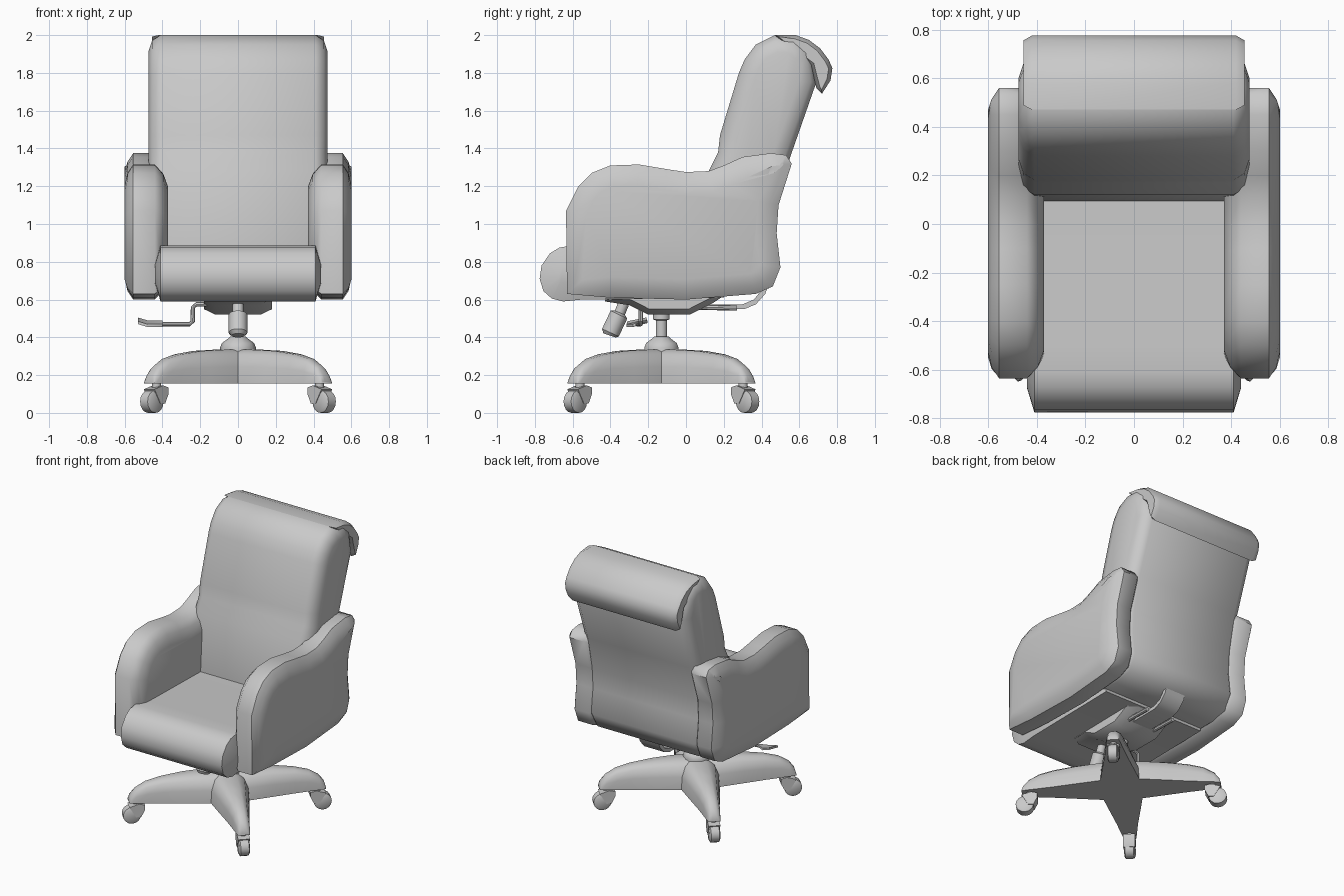
import bpy, bmesh
from math import sin, cos, pi, radians
from mathutils import Vector

cube = bpy.data.objects.get("Cube")
if cube:
    bpy.data.objects.remove(cube, do_unlink=True)

grey = bpy.data.materials.new("soft_grey")
grey.use_nodes = True
grey.diffuse_color = (0.588, 0.588, 0.588, 1)
grey.node_tree.nodes["Principled BSDF"].inputs["Base Color"].default_value = grey.diffuse_color

BASE_Y = -0.13  # the pedestal sits slightly forward of centre


def loft(name, rings, angle=50):
    """Skin a list of equal-sized rings and cap both ends."""
    bm = bmesh.new()
    rows = [[bm.verts.new(p) for p in ring] for ring in rings]
    n = len(rows[0])
    for a, b in zip(rows, rows[1:]):
        for i in range(n):
            j = (i + 1) % n
            bm.faces.new((a[i], a[j], b[j], b[i]))
    bm.faces.new(rows[0])
    bm.faces.new(rows[-1])
    bmesh.ops.recalc_face_normals(bm, faces=bm.faces)
    mesh = bpy.data.meshes.new(name)
    bm.to_mesh(mesh)
    bm.free()
    obj = bpy.data.objects.new(name, mesh)
    bpy.context.collection.objects.link(obj)
    mesh.materials.append(grey)
    bpy.ops.object.select_all(action='DESELECT')
    obj.select_set(True)
    bpy.context.view_layer.objects.active = obj
    bpy.ops.object.shade_smooth_by_angle(angle=radians(angle))
    return obj


def inset(profile, d):
    """Shrink a clockwise (y, z) outline by d."""
    pts = [Vector(p) for p in profile]
    out = []
    for i, p in enumerate(pts):
        a = (p - pts[i - 1]).normalized()
        b = (pts[(i + 1) % len(pts)] - p).normalized()
        m = (a + b).normalized()
        out.append(p + Vector((m.y, -m.x)) * d)
    return out


def cushion(name, profile, sections):
    """Side outline spread across x, with (x, inset) sections."""
    return loft(name, [[(x, p.x, p.y) for p in inset(profile, d)] for x, d in sections])


def both(ends):
    """Mirror end sections to the other side."""
    return [(-x, d) for x, d in reversed(ends)] + ends


def tube(name, points, radii, sides=14):
    """Round bar along a path, one radius per point."""
    pts = [Vector(p) for p in points]
    rings = []
    for i, p in enumerate(pts):
        t = (pts[min(i + 1, len(pts) - 1)] - pts[max(i - 1, 0)]).normalized()
        u = t.cross(Vector((0, 1, 0))).normalized()
        v = t.cross(u)
        rings.append([p + (u * cos(2 * pi * k / sides) + v * sin(2 * pi * k / sides)) * radii[i]
                      for k in range(sides)])
    return loft(name, rings, 40)


# Seat with rolled front edge
seat = [(-0.55, 0.6), (-0.65, 0.59), (-0.71, 0.605), (-0.755, 0.645), (-0.775, 0.71),
        (-0.765, 0.78), (-0.72, 0.845), (-0.67, 0.875), (-0.61, 0.885), (-0.5, 0.88),
        (0.2, 0.865), (0.2, 0.61)]
cushion("seat", seat, both([(0.41, 0), (0.44, 0.1)]))

# Reclined backrest
back = [(0.1, 0.63), (0.09, 0.8), (0.12, 1.28), (0.17, 1.38), (0.18, 1.47), (0.28, 1.8),
        (0.31, 1.87), (0.37, 1.95), (0.47, 2.0), (0.58, 1.99), (0.66, 1.92), (0.69, 1.75),
        (0.55, 1.35), (0.49, 1.1), (0.48, 0.95), (0.5, 0.77), (0.44, 0.66), (0.3, 0.63)]
cushion("backrest", back, both([(0.41, 0), (0.455, 0.03), (0.475, 0.09)]))

# Padded roll folded over the top of the backrest
roll = [(0.55, 1.92), (0.47, 2.0), (0.58, 2.0), (0.65, 1.975), (0.71, 1.93), (0.755, 1.87),
        (0.775, 1.825), (0.765, 1.76), (0.72, 1.69), (0.69, 1.72), (0.66, 1.84)]
cushion("headrest_roll", roll, both([(0.42, 0), (0.455, 0.02)]))

# Closed padded arms
arm = [(-0.63, 0.63), (-0.635, 1.07), (-0.57, 1.2), (-0.5, 1.27), (-0.4, 1.31), (-0.25, 1.315),
       (-0.1, 1.29), (0, 1.275), (0.12, 1.28), (0.2, 1.31), (0.3, 1.355), (0.45, 1.375),
       (0.53, 1.365), (0.56, 1.32), (0.49, 1.1), (0.48, 0.95), (0.5, 0.77), (0.46, 0.67),
       (0.37, 0.63), (0, 0.6), (-0.4, 0.61)]
for side, s in (("left", 1), ("right", -1)):
    cushion(side + "_arm", arm, [(s * x, d) for x, d in (
        (0.37, 0.12), (0.395, 0.05), (0.44, 0), (0.555, 0), (0.585, 0.045), (0.6, 0.11))])

# Tilt mechanism under the seat
housing = [(-0.2, 0.52), (-0.3, 0.57), (-0.43, 0.59), (-0.43, 0.62),
           (0.2, 0.62), (0.14, 0.58), (0.02, 0.52)]
cushion("tilt_housing", housing, [(-0.18, 0.03), (-0.12, 0), (0.12, 0), (0.18, 0.03)])

# Bent bracket joining mechanism and backrest
bracket = [(0.0, 0.55), (0.0, 0.575), (0.3, 0.575), (0.36, 0.6), (0.4, 0.65), (0.42, 0.72),
           (0.45, 0.72), (0.42, 0.63), (0.37, 0.575), (0.31, 0.55)]
cushion("back_bracket", bracket, [(-0.08, 0), (0.08, 0)])
for s in (-1, 1):
    tube("bracket_rail", [(s * 0.11, 0.05, 0.56), (s * 0.11, 0.27, 0.555)], [0.014] * 2, 8)

# Tension knob
tube("tension_knob", [(0, -0.405, 0.41), (0, -0.4, 0.425), (0, -0.355, 0.52), (0, -0.35, 0.53),
                      (0, -0.33, 0.58)], [0.035, 0.05, 0.05, 0.03, 0.03])

# Height lever with a flat paddle
tube("height_lever", [(-0.1, -0.24, 0.575), (-0.22, -0.24, 0.575), (-0.238, -0.24, 0.56),
                      (-0.24, -0.24, 0.485), (-0.255, -0.24, 0.47), (-0.45, -0.26, 0.47)],
     [0.012] * 6, 8)
loft("lever_paddle", [[(x, -0.26 - w, z), (x, -0.26 + w, z + 0.02),
                       (x, -0.26 + w, z + 0.035), (x, -0.26 - w, z + 0.015)]
                      for x, w, z in ((-0.4, 0.02, 0.455), (-0.48, 0.055, 0.455), (-0.53, 0.05, 0.47))], 30)

# Gas column and hub
tube("gas_column", [(0, BASE_Y, 0.36), (0, BASE_Y, 0.49), (0, BASE_Y, 0.495), (0, BASE_Y, 0.54)],
     [0.03, 0.03, 0.045, 0.045])
tube("hub", [(0, BASE_Y, z) for z in (0.3, 0.345, 0.37, 0.395, 0.405)],
     [0.095, 0.095, 0.085, 0.05, 0.04], 10)

# Four-legged base with casters
for k in range(4):
    a = pi / 4 + k * pi / 2
    out, across = Vector((cos(a), sin(a), 0)), Vector((-sin(a), cos(a), 0))

    def at(r, t, z):
        return out * r + across * t + Vector((0, BASE_Y, z))

    rings = []
    for r, w, top in ((0, 0.13, 0.335), (0.13, 0.13, 0.335), (0.3, 0.1, 0.328), (0.45, 0.073, 0.31),
                      (0.55, 0.058, 0.285), (0.62, 0.048, 0.245), (0.655, 0.042, 0.2), (0.665, 0.04, 0.165)):
        h = top - 0.155
        rings.append([at(r, w * f, 0.155 + h * g) for f, g in (
            (-1, 0), (-0.95, 0.5), (-0.75, 0.85), (-0.35, 1),
            (0.35, 1), (0.75, 0.85), (0.95, 0.5), (1, 0))])
    loft("base_leg", rings)
    tube("caster_stem", [at(0.61, 0, 0.1), at(0.61, 0, 0.17)], [0.025] * 2, 10)
    tube("caster_wheel", [at(0.645, t, 0.06) for t in (-0.036, -0.028, 0.028, 0.036)],
         [0.045, 0.06, 0.06, 0.045], 16)
    # Hood over the inner upper part of the wheel
    hood = [(0.665, 0.125), (0.6, 0.145), (0.56, 0.135), (0.56, 0.1), (0.585, 0.05), (0.62, 0.05)]
    loft("caster_hood", [[at(r, t, z) for r, z in hood] for t in (-0.04, 0.04)])
